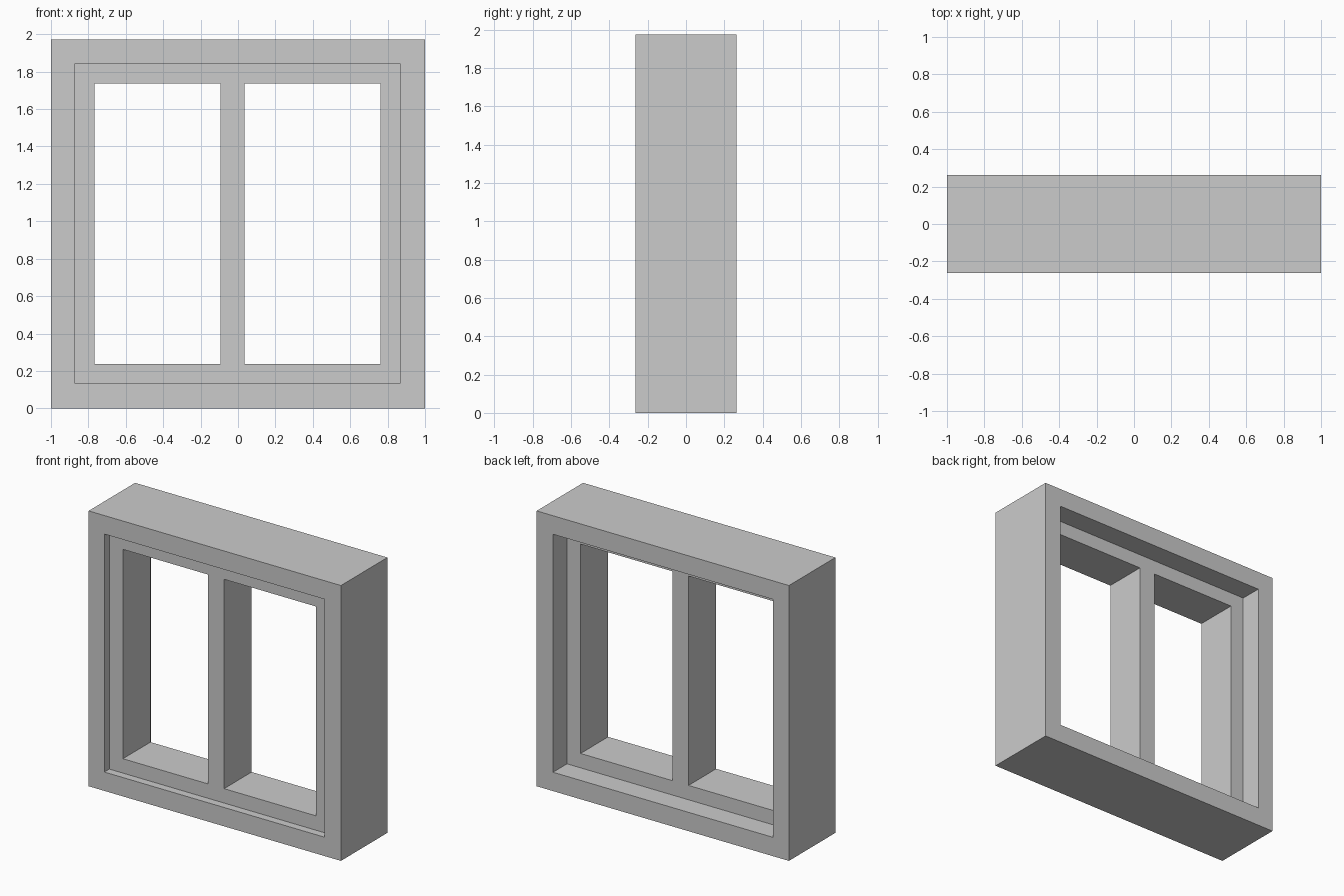
import bpy
from mathutils import Vector

default = bpy.data.objects.get("Cube")
if default:
    bpy.data.objects.remove(default, do_unlink=True)

# Plain grey for the whole window
GREY = (0.6, 0.6, 0.6, 1)
grey = bpy.data.materials.new("plain_grey")
grey.use_nodes = True
grey.diffuse_color = GREY
grey.node_tree.nodes["Principled BSDF"].inputs["Base Color"].default_value = GREY


def box(name, low, high):
    """Box spanning two opposite corners."""
    low, high = Vector(low), Vector(high)
    bpy.ops.mesh.primitive_cube_add(size=1)
    obj = bpy.context.object
    obj.name = obj.data.name = name
    for v in obj.data.vertices:
        v.co = (low + high) / 2 + v.co * (high - low)
    obj.data.materials.append(grey)
    return obj


def cut(target, name, low, high):
    """Subtract a box from the target, then discard the cutter."""
    cutter = box(name, low, high)
    cutter.hide_render = True
    mod = target.modifiers.new(name, "BOOLEAN")
    mod.operation = "DIFFERENCE"
    mod.solver = "EXACT"
    mod.object = cutter
    bpy.context.view_layer.objects.active = target
    bpy.ops.object.modifier_apply(modifier=mod.name)
    bpy.data.objects.remove(cutter, do_unlink=True)


HALF_DEPTH, HEIGHT = 0.263, 1.973
SASH_FRONT, SASH_BACK = -0.207, 0.105     # shallow recess in front, deep behind
LEFT, RIGHT = 0.87, -0.875                # recess sides
RECESS_LOW, RECESS_HIGH = 0.135, 1.84
PANE_LOW, PANE_HIGH = 0.238, 1.738
PANES = {"right_pane": (-0.767, -0.094), "left_pane": (0.035, 0.762)}

# Outer frame with the sash as one solid
window = box("window_frame", (-1, -HALF_DEPTH, 0), (1, HALF_DEPTH, HEIGHT))

# Recesses on both faces
cut(window, "front_recess", (RIGHT, -1, RECESS_LOW), (LEFT, SASH_FRONT, RECESS_HIGH))
cut(window, "back_recess", (RIGHT, SASH_BACK, RECESS_LOW), (LEFT, 1, RECESS_HIGH))

# Two openings either side of the mullion
for name, (x0, x1) in PANES.items():
    cut(window, name, (x0, -1, PANE_LOW), (x1, 1, PANE_HIGH))
